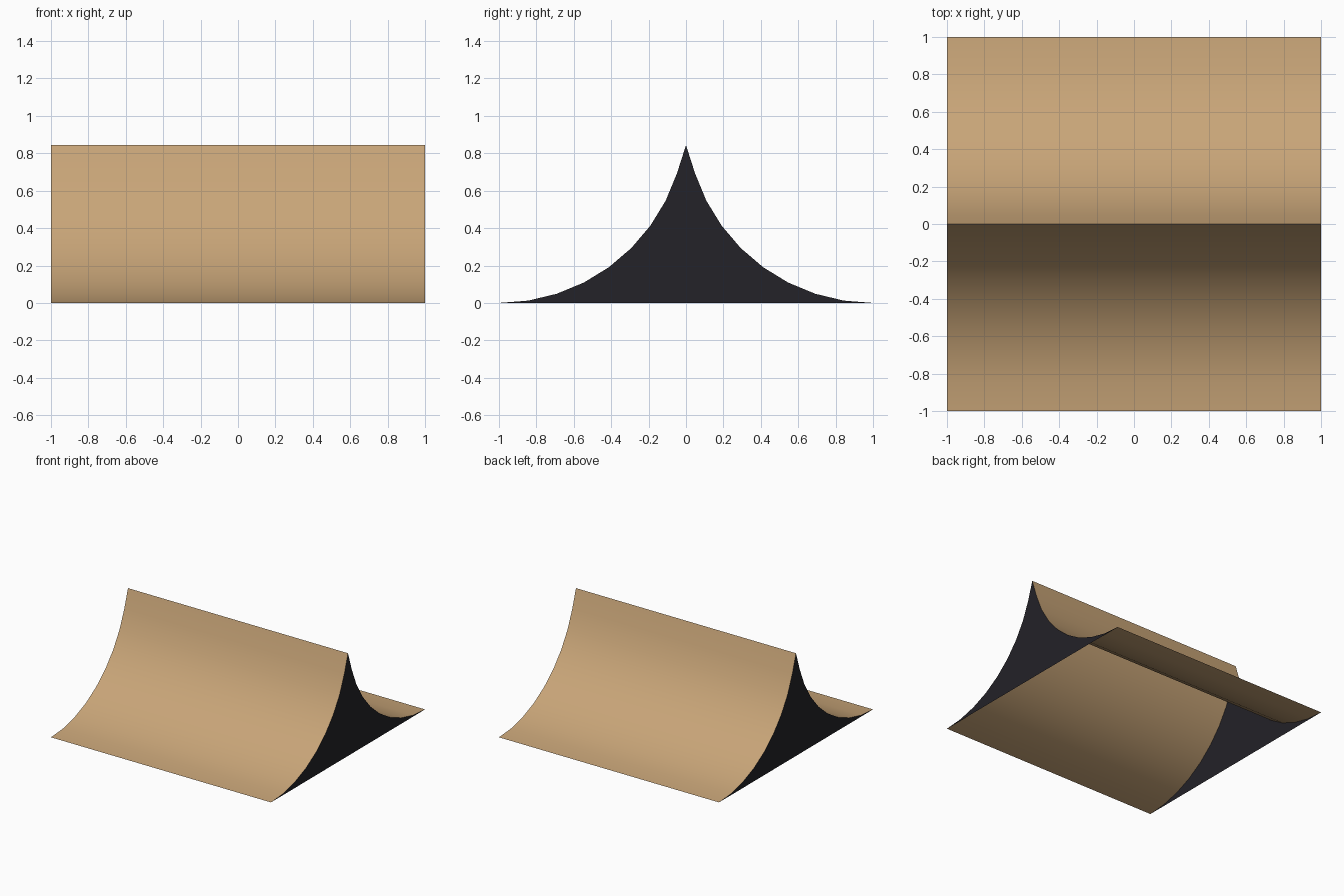
import bpy, math

if "Cube" in bpy.data.objects:
    bpy.data.objects.remove(bpy.data.objects["Cube"])

STEPS, HALF = 10, 1.0


def material(name, color):
    m = bpy.data.materials.new(name)
    m.diffuse_color = (*color, 1)
    m.use_nodes = True
    m.node_tree.nodes["Principled BSDF"].inputs["Base Color"].default_value = m.diffuse_color
    return m


def add_mesh(name, verts, faces, mat):
    me = bpy.data.meshes.new(name)
    me.from_pydata(verts, [], faces)
    me.materials.append(mat)
    ob = bpy.data.objects.new(name, me)
    bpy.context.collection.objects.link(ob)
    return ob


tan = material("roof_tan", (0.58, 0.376, 0.188))
dark = material("gable_dark", (0.017, 0.016, 0.021))

# Concave slope: arc of radius 1 in 9 degree steps, from the eave up to the ridge
arc = []
for i in range(STEPS):
    a = math.radians(9 * i)
    arc.append((1 - math.sin(a), 1 - math.cos(a)))
arc[-1] = (0.0, arc[-1][1])
profile = [(-y, z) for y, z in arc] + arc[-2::-1]   # front eave, ridge, back eave
n = len(profile)

# Roof: a single open sheet swept along x
verts = [(x, y, z) for x in (-HALF, HALF) for y, z in profile]
faces = [(i, n + i, n + i + 1, i + 1) for i in range(n - 1)]
roof = add_mesh("roof", verts, faces, tan)
bpy.context.view_layer.objects.active = roof
roof.select_set(True)
bpy.ops.object.shade_smooth_by_angle(angle=math.radians(30))

# Gable ends: strips between matching points of the two slopes
for name, x in (("left_gable", -HALF), ("right_gable", HALF)):
    verts = [(x, y, z) for y, z in profile]
    faces = [(i, n - 1 - i, n - 2 - i, i + 1) for i in range(STEPS - 2)]
    faces.append((STEPS - 2, STEPS, STEPS - 1))
    if x < 0:
        faces = [f[::-1] for f in faces]
    add_mesh(name, verts, faces, dark)
